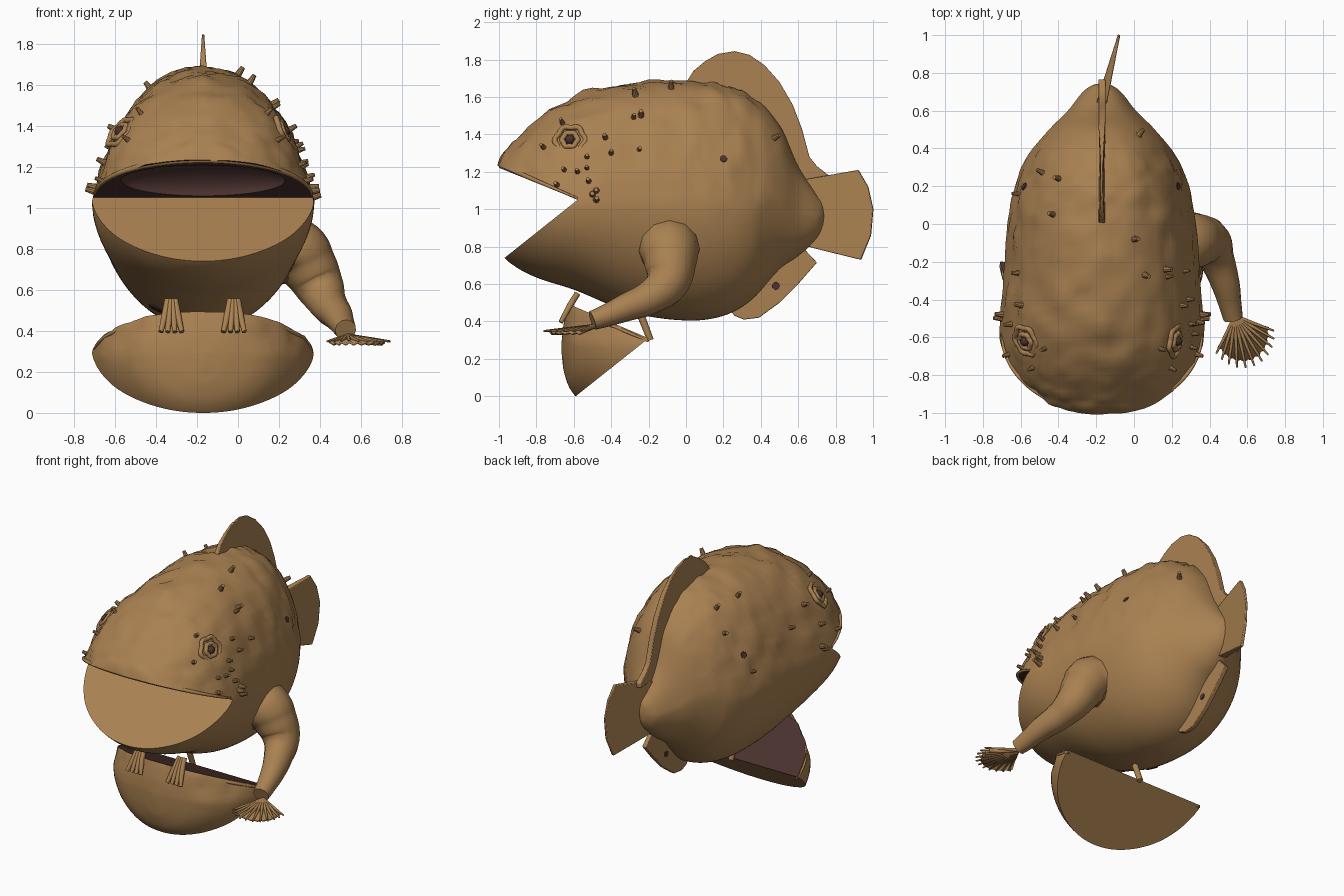
import bpy, bmesh, math, random
from mathutils import Vector, Matrix, noise
from mathutils.bvhtree import BVHTree

random.seed(4)
cube = bpy.data.objects.get("Cube")
if cube:
    bpy.data.objects.remove(cube)

MID = -0.17  # x of the body's plane of symmetry


def material(name, rgb):
    m = bpy.data.materials.new(name)
    m.use_nodes = True
    m.diffuse_color = (*rgb, 1)
    m.node_tree.nodes["Principled BSDF"].inputs["Base Color"].default_value = (*rgb, 1)
    return m


skin = material("brown skin", (0.40, 0.22, 0.083))
dark = material("dark maroon", (0.07, 0.032, 0.028))


def add(name, data, *mats):
    ob = bpy.data.objects.new(name, data)
    bpy.context.scene.collection.objects.link(ob)
    for m in mats:
        data.materials.append(m)
    return ob


def from_bm(name, bm, *mats):
    bmesh.ops.recalc_face_normals(bm, faces=bm.faces)
    me = bpy.data.meshes.new(name)
    bm.to_mesh(me)
    bm.free()
    return add(name, me, *mats)


def plate(name, outline, thick, taper=lambda co: 1):
    """Side outline of (y, z) points given a thickness along x."""
    bm = bmesh.new()
    f = bm.faces.new([bm.verts.new((-thick / 2, y, z)) for y, z in outline])
    new = bmesh.ops.extrude_face_region(bm, geom=[f])["geom"]
    bmesh.ops.translate(bm, vec=(thick, 0, 0), verts=[v for v in new if isinstance(v, bmesh.types.BMVert)])
    for v in bm.verts:
        v.co.x *= taper(v.co)
    return from_bm(name, bm, skin)


def tubes(name, paths, mat=skin, cyclic=False):
    """Smooth tapered tubes; every path point is (x, y, z, radius)."""
    cu = bpy.data.curves.new(name, "CURVE")
    cu.dimensions = "3D"
    cu.bevel_depth = 1.0
    cu.bevel_resolution = 4
    cu.resolution_u = 6
    cu.use_fill_caps = True
    for path in paths:
        sp = cu.splines.new("BEZIER")
        sp.bezier_points.add(len(path) - 1)
        sp.use_cyclic_u = cyclic
        for bp, p in zip(sp.bezier_points, path):
            bp.co, bp.radius = p[:3], p[3]
            bp.handle_left_type = bp.handle_right_type = "AUTO"
    return add(name, cu, mat)


# Body stations: y, half width, bottom z, top z
STATIONS = [
    (-1.045, .02, .97, 1.03), (-1.035, .12, .88, 1.12), (-1.0, .27, .78, 1.255),
    (-.93, .38, .705, 1.345), (-.8, .48, .635, 1.475), (-.6, .54, .57, 1.59),
    (-.3, .52, .45, 1.67), (0, .5, .405, 1.685), (.2, .46, .43, 1.66),
    (.35, .4, .515, 1.6), (.5, .28, .68, 1.45), (.6, .18, .75, 1.23),
    (.7, .1, .84, 1.08), (.735, .05, .9, 1.03), (.745, .01, .95, .98)]


def spline(i, t):
    a, b, c, d = (Vector(STATIONS[min(max(i + k, 0), len(STATIONS) - 1)]) for k in (-1, 0, 1, 2))
    h = c[0] - b[0]  # tangents scaled to the uneven station spacing
    m1 = (c - a) * (h / (c[0] - a[0]))
    m2 = (d - b) * (h / (d[0] - b[0]))
    t2, t3 = t * t, t * t * t
    return b * (2 * t3 - 3 * t2 + 1) + m1 * (t3 - 2 * t2 + t) + c * (3 * t2 - 2 * t3) + m2 * (t3 - t2)


def make_body():
    bm, rings, n = bmesh.new(), [], 80
    steps = [spline(i, k / 6) for i in range(len(STATIONS) - 1) for k in range(6)]
    for y, w, zb, zt in steps + [Vector(STATIONS[-1])]:
        mid = 1.03 if y < .4 else (zb + zt) / 2
        ring = []
        for j in range(n):
            a = 2 * math.pi * j / n
            c, s = math.cos(a), math.sin(a)
            slim = 1 - .22 * max(s, 0) * (1 - s)
            p = Vector((w * c * slim, y, mid + s * (zt - mid if s > 0 else mid - zb)))
            # warty back, and a low bump above the snout
            wart = max(0, min(1, (p.z - .95) * 4)) * max(0, min(1, (.6 - y) * 3)) * min(1, w * 4)
            lump = .016 * noise.noise(p * 9) + .012 * noise.noise(p * 18)
            p += Vector((c, 0, s)) * lump * wart
            p.z += .03 * math.exp(-((y + .56) ** 2 + p.x ** 2) / .004) * max(s, 0)
            ring.append(bm.verts.new(p + Vector((MID, 0, 0))))
        rings.append(ring)
    for r, q in zip(rings, rings[1:]):
        for j in range(n):
            bm.faces.new((r[j], r[j - 1], q[j - 1], q[j]))
    bm.faces.new(rings[0])
    bm.faces.new(rings[-1])
    return from_bm("body", bm, skin, dark)


# Mouth wedge: cut from the body, and kept as the dropped lower jaw
HINGE = Vector((0, -.58, 1.05))
UP = Vector((0, -.42, .18))
DOWN = Vector((0, -.39, -.31))
PALATE = UP.cross(Vector((1, 0, 0))).normalized()
body = make_body()
tree = BVHTree.FromPolygons([v.co for v in body.data.vertices],
                            [list(p.vertices) for p in body.data.polygons])
wedge = plate("mouth_cutter", [(p.y, p.z) for p in (HINGE, HINGE + UP * 2, HINGE + DOWN * 2)], 3)
# Hollow of the palate
bm = bmesh.new()
bmesh.ops.create_uvsphere(bm, u_segments=40, v_segments=24, radius=1)
frame = Matrix((Vector((1, 0, 0)), UP.normalized(), PALATE)).transposed().to_4x4()
bm.transform(Matrix.Translation(HINGE + UP * .46 + Vector((MID, 0, 0))) @ frame
             @ Matrix.Diagonal((.4, .19, .11, 1)))
hollow = from_bm("palate_cutter", bm, dark)
jaw = add("lower_jaw", body.data.copy())
for ob, cuts in ((body, ((wedge, "DIFFERENCE"), (hollow, "DIFFERENCE"))), (jaw, ((wedge, "INTERSECT"),))):
    for cutter, op in cuts:
        cutter.hide_render = True
        mod = ob.modifiers.new("mouth", "BOOLEAN")
        mod.operation, mod.object, mod.solver = op, cutter, "EXACT"
    bpy.context.view_layer.update()
    me = bpy.data.meshes.new_from_object(ob.evaluated_get(bpy.context.evaluated_depsgraph_get()))
    ob.modifiers.clear()
    ob.data = me
    for f in me.polygons:
        height = (f.center - HINGE).dot(PALATE)
        flat = abs(f.normal.dot(PALATE)) > .99 and abs(height) < .004
        cavity = ob == body and f.center.y < -.5 and height > 0 and tree.find_nearest(f.center)[3] > .006
        f.material_index = 1 if flat or cavity else 0
for cutter in (wedge, hollow):
    bpy.data.objects.remove(cutter)
DROP = Vector((0, .38, -.74))
jaw.location = DROP

# Lips
for name, lift, move in (("upper_lip", .008, Vector()), ("jaw_lip", -.016, DROP)):
    rim = []
    for k in range(25):
        a = math.pi * k / 24
        p = HINGE + UP * .97 * math.sin(a) + Vector((MID + .53 * math.cos(a), 0, lift))
        rim.append((*p, .006 + .009 * math.sin(a)))
    tubes(name, [rim]).location = move

# Fins, thinning toward their free edges
fins = [
    plate("dorsal_fin", [(-.01, 1.66), (.04, 1.74), (.1, 1.79), (.17, 1.83), (.26, 1.845), (.34, 1.825),
                         (.42, 1.77), (.5, 1.68), (.57, 1.56), (.62, 1.43), (.66, 1.28), (.7, 1.23),
                         (.765, 1.18), (.765, 1.15), (.62, 1.16), (.4, 1.45), (.2, 1.6)], .038,
          lambda co: 1 - .7 * max(0, min(1, (co.z - 1.66) / .18))),
    plate("anal_fin", [(.2, .5), (.26, .43), (.31, .41), (.39, .42), (.5, .5), (.6, .6), (.7, .715),
                       (.62, .8), (.4, .75)], .03),
    plate("tail_fin", [(-.05, 1.14), (0, 1.16), (.285, 1.21), (.34, 1.12), (.368, 1.0), (.355, .86),
                       (.3, .73), (.05, .79), (-.05, .82)], .055,
          lambda co: 1 - .75 * max(0, min(1, co.y / .36)))]
for ob in fins:
    ob.location.x = MID
    bev = ob.modifiers.new("soft edge", "BEVEL")
    bev.width, bev.segments = .004, 2
fins[2].location.y = .645
fins[2].rotation_euler.z = -.25

# Left arm and its fanned hand
tubes("left_arm", [[(.2, -.09, .79, .16), (.28, -.09, .785, .165), (.345, -.085, .71, .14),
                    (.4, -.1, .61, .118), (.44, -.19, .53, .092), (.485, -.32, .475, .075),
                    (.51, -.43, .43, .06), (.525, -.5, .405, .052)]])
wrist = Vector((.535, -.49, .375))
bm = bmesh.new()
hub = bm.verts.new(wrist)
edge, rays, count = [], [], 11
for k in range(2 * count - 1):
    t = k / (2 * count - 2)
    a = math.radians(243 + 97 * t)
    d = Vector((math.cos(a), math.sin(a), 0))
    reach = .19 + .06 * math.sin(math.pi * t)
    ridge = k % 2 == 0
    edge.append(bm.verts.new(wrist + d * (reach if ridge else reach - .012)
                             + Vector((0, 0, -.022 if ridge else -.034))))
    if ridge:
        tip = wrist + d * (reach + .03) + Vector((0, 0, -.026))
        rays.append([(*wrist, .012), (*wrist.lerp(tip, .5), .009), (*tip, .005)])
for p, q in zip(edge, edge[1:]):
    bm.faces.new((hub, p, q))
from_bm("hand_web", bm, skin).modifiers.new("thickness", "SOLIDIFY").thickness = .014
tubes("hand_rays", rays)

# Small front feet with four toes, and a peg behind them
for side, x in (("right", -.325), ("left", -.02)):
    tubes(side + "_foot", [[(x + s * .012, -.58, .55, .016), (x + s * .02, -.62, .485, .017),
                            (x + s * .034, -.67, .395, .012)] for s in (-1.5, -.5, .5, 1.5)])
tubes("belly_peg", [[(-.21, -.24, .43, .02), (-.21, -.19, .3, .018)]])


# Details set on the skin
def cast(origin, direction):
    hit, normal, _, _ = tree.ray_cast(Vector(origin), Vector(direction))
    if normal.dot(direction) > 0:
        normal = -normal
    return Matrix.Translation(hit) @ normal.to_track_quat("Z", "Y").to_matrix().to_4x4()


def on_flank(side, y, z):
    return cast((MID + side * 2, y, z), (-side, 0, 0))


CHEEK = [(-.76, 1.33), (-.65, 1.21), (-.69, 1.13), (-.58, 1.2), (-.53, 1.22), (-.52, 1.15), (-.5, 1.08),
         (-.48, 1.05), (-.48, 1.1), (-.53, 1.28), (-.43, 1.38), (-.4, 1.3), (-.66, 1.46)]
BACK = {1: [(-.25, 1.32), (-.28, 1.49), (-.24, 1.5), (-.27, 1.61), (-.08, 1.65), (.47, 1.38)],
        -1: [(.24, 1.56), (.05, 1.58), (.27, 1.42), (.16, 1.15), (-.26, 1.29)]}
for side, word in ((1, "left"), (-1, "right")):
    bm = bmesh.new()
    for y, z in (CHEEK if side > 0 else CHEEK[::2]) + BACK[side]:
        size = random.uniform(.8, 1.2)
        bmesh.ops.create_cone(bm, cap_ends=True, segments=10, radius1=.018 * size, radius2=.01 * size,
                              depth=.06 * size,
                              matrix=on_flank(side, y, z) @ Matrix.Translation((0, 0, .01)))
    from_bm(word + "_spikes", bm, skin)

    # Eye: two wavy rings around a dark pupil
    place = on_flank(side, -.62, 1.37)
    for part, radius, thick, lift in (("outer", .078, .014, -.002), ("inner", .04, .014, .004)):
        ring = []
        for k in range(24):
            a = 2 * math.pi * k / 24
            r = radius * (1 + .07 * math.cos(6 * a))
            ring.append((r * math.cos(a), r * math.sin(a), lift, thick))
        tubes(f"{word}_eye_{part}_ring", [ring], cyclic=True).matrix_world = place
    bm = bmesh.new()
    bmesh.ops.create_uvsphere(bm, u_segments=16, v_segments=10, radius=.026,
                              matrix=place @ Matrix.Translation((0, 0, .004)))
    from_bm(word + "_pupil", bm, dark)

    # Dark spots on the flank and the anal fin
    bm = bmesh.new()
    fin_spot = Matrix.Translation((MID + side * .014, .48, .59)) @ Matrix.Rotation(math.pi / 2, 4, "Y")
    for place in (on_flank(side, .2, 1.27), fin_spot):
        bmesh.ops.create_cone(bm, cap_ends=True, segments=8, radius1=.022, radius2=.02,
                              depth=.009, matrix=place)
    from_bm(word + "_spots", bm, dark)

# Dark patch low on the right of the belly
bm = bmesh.new()
bmesh.ops.create_cone(bm, cap_ends=True, segments=10, radius1=.04, radius2=.036, depth=.009,
                      matrix=cast((-.4, -2, .51), (0, 1, 0)))
from_bm("belly_patch", bm, dark)

bpy.ops.object.select_all(action="DESELECT")
for ob in bpy.context.scene.objects:
    if ob.type == "MESH":
        ob.select_set(True)
        bpy.context.view_layer.objects.active = ob
bpy.ops.object.shade_smooth_by_angle(angle=math.radians(35))
